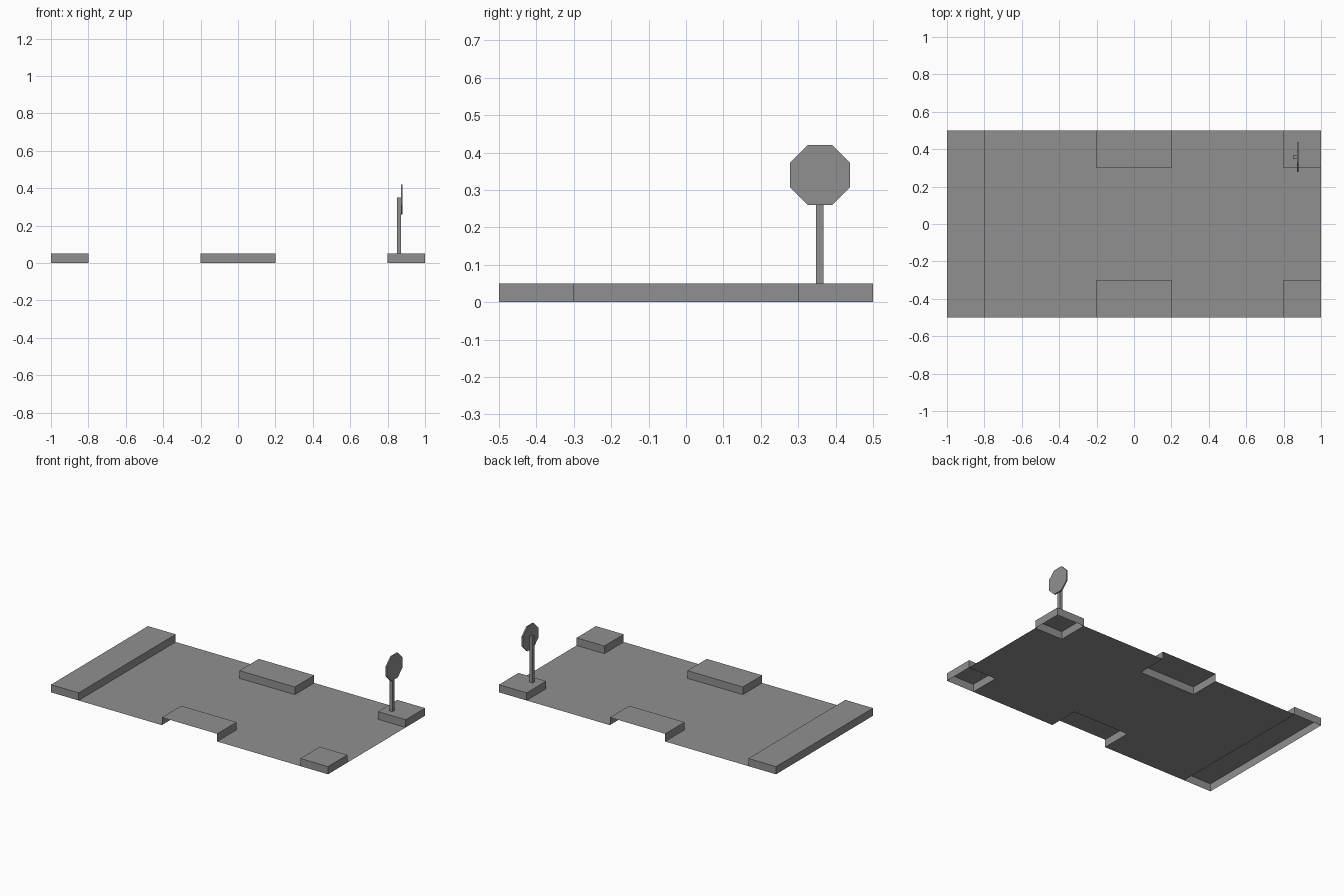
import bpy
import bmesh
import math
from mathutils import Matrix, Vector

default = bpy.data.objects.get("Cube")
if default:
    bpy.data.objects.remove(default, do_unlink=True)

# One concrete grey for everything
grey = bpy.data.materials.new("concrete_grey")
grey.use_nodes = True
colour = (0.28, 0.28, 0.28, 1)
grey.diffuse_color = colour
grey.node_tree.nodes["Principled BSDF"].inputs["Base Color"].default_value = colour

KERB = 0.05


def finish(name, bm):
    mesh = bpy.data.meshes.new(name)
    bm.to_mesh(mesh)
    bm.free()
    mesh.materials.append(grey)
    obj = bpy.data.objects.new(name, mesh)
    bpy.context.collection.objects.link(obj)
    return obj


def box(name, x, y, z, open_sides=()):
    """Box between (low, high) pairs, leaving out faces that look along open_sides."""
    bm = bmesh.new()
    bmesh.ops.create_cube(bm, size=1)
    for v in bm.verts:
        v.co = [pair[c > 0] for c, pair in zip(v.co, (x, y, z))]
    bm.normal_update()
    gone = [f for f in bm.faces
            if any(f.normal.dot(Vector(d)) > 0.9 for d in open_sides)]
    bmesh.ops.delete(bm, geom=gone, context='FACES')
    return finish(name, bm)


# Road: a thin sheet that stops where the kerbs stand
bm = bmesh.new()
xs = (-0.8, -0.2, 0.2, 0.8, 1)
ys = (-0.5, -0.3, 0.3, 0.5)
for i in range(len(xs) - 1):
    for j in range(len(ys) - 1):
        if i % 2 == 1 and j != 1:
            continue
        corners = ((xs[i], ys[j]), (xs[i + 1], ys[j]),
                   (xs[i + 1], ys[j + 1]), (xs[i], ys[j + 1]))
        bm.faces.new([bm.verts.new((x, y, 0)) for x, y in corners])
bmesh.ops.remove_doubles(bm, verts=bm.verts, dist=0.001)
# The column at the corner pads keeps its middle cell only
finish("road", bm)

# Kerbs: hollow underneath, the middle ones open on their outer side
DOWN = (0, 0, -1)
box("end_pavement", (-1, -0.8), (-0.5, 0.5), (0, KERB), [DOWN])
for side, word in ((-1, "front"), (1, "back")):
    y = sorted((side * 0.3, side * 0.5))
    box(word + "_middle_kerb", (-0.2, 0.2), y, (0, KERB), [DOWN, (0, side, 0)])
    box(word + "_corner_kerb", (0.8, 1), y, (0, KERB), [DOWN])

# Road sign: square post with an octagonal plate
box("sign_post", (0.85, 0.871), (0.348, 0.367), (KERB, 0.35))
bm = bmesh.new()
radius = 0.08 / math.cos(math.pi / 8)
bmesh.ops.create_cone(
    bm, cap_ends=True, segments=8, radius1=radius, radius2=radius, depth=0.009,
    matrix=Matrix.Translation((0.8755, 0.358, 0.34))
    @ Matrix.Rotation(math.pi / 2, 4, 'Y')
    @ Matrix.Rotation(math.pi / 8, 4, 'Z'))
plate = finish("sign_plate", bm)

# Keep the octagon's flat edge level with the road
lowest = min(v.co.z for v in plate.data.vertices)
if lowest < 0.255:
    plate.data.transform(
        Matrix.Translation((0.8755, 0.358, 0.34))
        @ Matrix.Rotation(math.pi / 8, 4, 'X')
        @ Matrix.Translation((-0.8755, -0.358, -0.34)))
